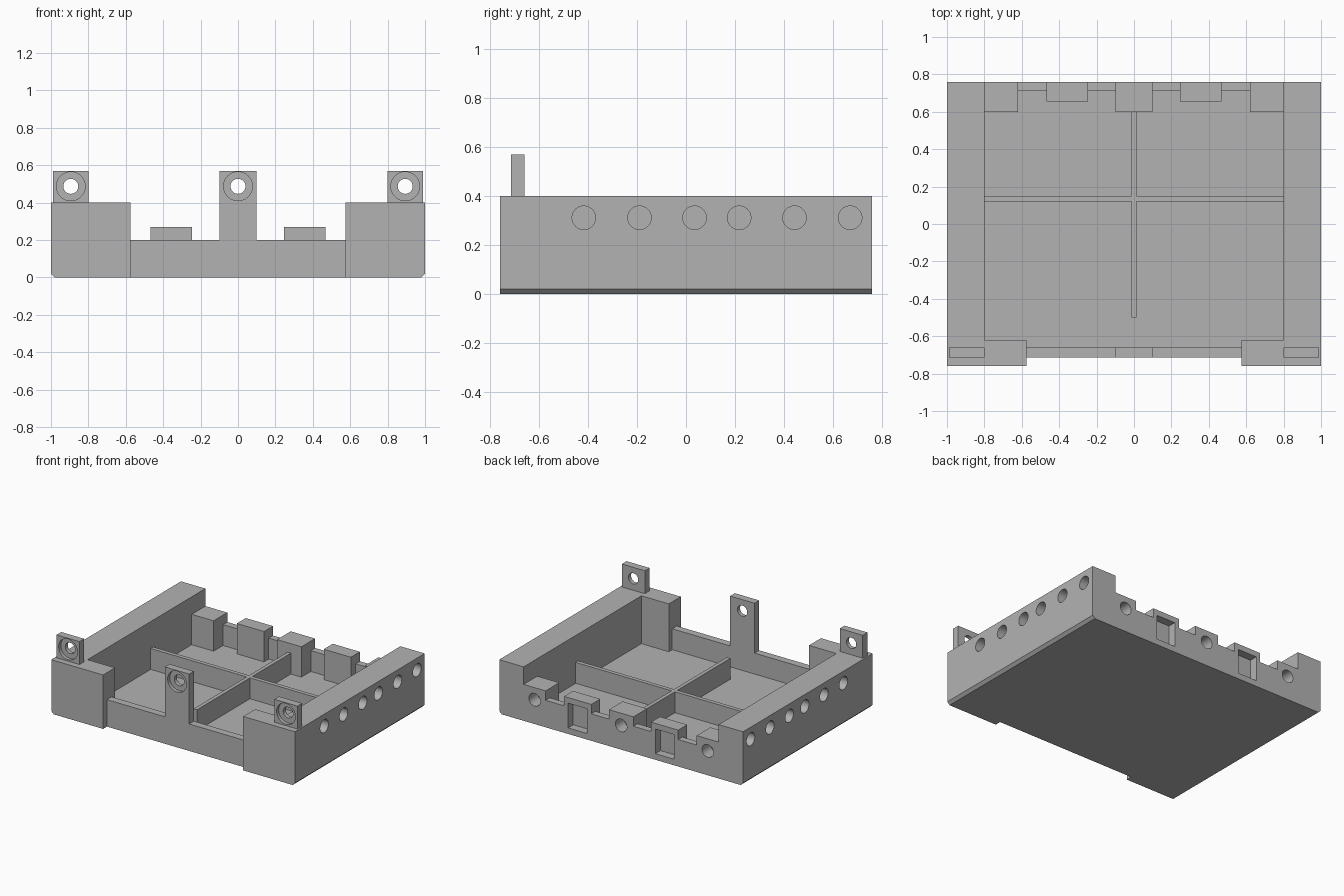
import bpy, bmesh, math
from mathutils import Matrix

cube = bpy.data.objects.get("Cube")
if cube:
    bpy.data.objects.remove(cube, do_unlink=True)

grey = bpy.data.materials.new("plain grey")
grey.use_nodes = True
color = (0.45, 0.45, 0.45, 1)
grey.diffuse_color = color
grey.node_tree.nodes["Principled BSDF"].inputs["Base Color"].default_value = color


def finish(name, bm):
    bmesh.ops.recalc_face_normals(bm, faces=bm.faces)
    mesh = bpy.data.meshes.new(name)
    bm.to_mesh(mesh)
    bm.free()
    mesh.materials.append(grey)
    obj = bpy.data.objects.new(name, mesh)
    bpy.context.collection.objects.link(obj)
    return obj


def box(name, x, y, z):
    bm = bmesh.new()
    bmesh.ops.create_cube(bm, size=1)
    for v in bm.verts:
        v.co = [r[0] if c < 0 else r[1] for c, r in zip(v.co, (x, y, z))]
    return finish(name, bm)


def rod(center, radius, depth, axis):
    bm = bmesh.new()
    turn = Matrix.Rotation(math.pi / 2, 4, "Y" if axis == "X" else "X")
    bmesh.ops.create_cone(bm, cap_ends=True, segments=48, radius1=radius,
                          radius2=radius, depth=depth,
                          matrix=Matrix.Translation(center) @ turn)
    return finish("cutter", bm)


def combine(target, tools, operation):
    for tool in tools:
        mod = target.modifiers.new(operation.lower(), "BOOLEAN")
        mod.operation, mod.solver, mod.object = operation, "EXACT", tool
        bpy.context.view_layer.objects.active = target
        bpy.ops.object.modifier_apply(modifier=mod.name)
        bpy.data.objects.remove(tool, do_unlink=True)


def span(side, a, b):
    return sorted((side * a, side * b))


def side_wall(s):
    # Thick wall with a small chamfer along its lower outer edge
    profile = [(0.8, 0), (0.98, 0), (1, 0.02), (1, 0.4), (0.8, 0.4)]
    bm = bmesh.new()
    face = bm.faces.new([bm.verts.new((s * x, -0.76, z)) for x, z in profile])
    ext = bmesh.ops.extrude_face_region(bm, geom=[face])
    verts = [e for e in ext["geom"] if isinstance(e, bmesh.types.BMVert)]
    bmesh.ops.translate(bm, verts=verts, vec=(0, 1.52, 0))
    return finish("side_wall", bm)


TAB_Y = (-0.715, -0.66)
TAB_Z = 0.57
BUMP_Z = (0, 0.27)

# Tray: floor, walls, corner blocks, rear bumps and middle tab fused together
tray = box("tray_body", (-0.85, 0.85), (-0.715, 0.76), (0, 0.045))
parts = [
    box("front_wall", (-0.6, 0.6), TAB_Y, (0, 0.2)),
    box("back_wall", (-0.85, 0.85), (0.71, 0.76), (0, 0.2)),
    box("middle_bump", (-0.1, 0.1), (0.6, 0.76), BUMP_Z),
    box("middle_tab", (-0.1, 0.1), TAB_Y, (0, TAB_Z)),
]
for s in (-1, 1):
    parts += [
        side_wall(s),
        box("front_block", span(s, 0.575, 0.9), (-0.76, -0.62), (0, 0.4)),
        box("corner_bump", span(s, 0.62, 0.85), (0.6, 0.76), BUMP_Z),
        box("latch_bump", span(s, 0.245, 0.468), (0.655, 0.76), BUMP_Z),
    ]
combine(tray, parts, "UNION")


def tab_hole(x):
    # Through hole with a wide round recess on the front
    return [rod((x, -0.69, 0.487), 0.04, 0.2, "Y"),
            rod((x, -0.715, 0.487), 0.077, 0.05, "Y")]


# Blind round sockets and latch pockets
cutters = tab_hole(0)
for x in (-0.71, 0, 0.71):
    cutters.append(rod((x, 0.76, 0.18), 0.047, 0.2, "Y"))
for s in (-1, 1):
    cutters.append(box("cutter", span(s, 0.28, 0.435), (0.7, 0.8), (0.045, 0.228)))
    for y in (-0.417, -0.19, 0.035, 0.217, 0.443, 0.67):
        cutters.append(rod((s, y, 0.311), 0.048, 0.2, "X"))
combine(tray, cutters, "DIFFERENCE")

# Outer mounting tabs
for s, side in ((-1, "right"), (1, "left")):
    tab = box(side + "_mounting_tab", span(s, 0.8, 0.988), TAB_Y, (0.4, TAB_Z))
    combine(tab, tab_hole(s * 0.894), "DIFFERENCE")

# Crossing dividers
divider = box("dividers", (-0.8, 0.8), (0.12, 0.15), (0.045, 0.2))
combine(divider, [box("long", (-0.014, 0.014), (-0.5, 0.6), (0.045, 0.2))], "UNION")
